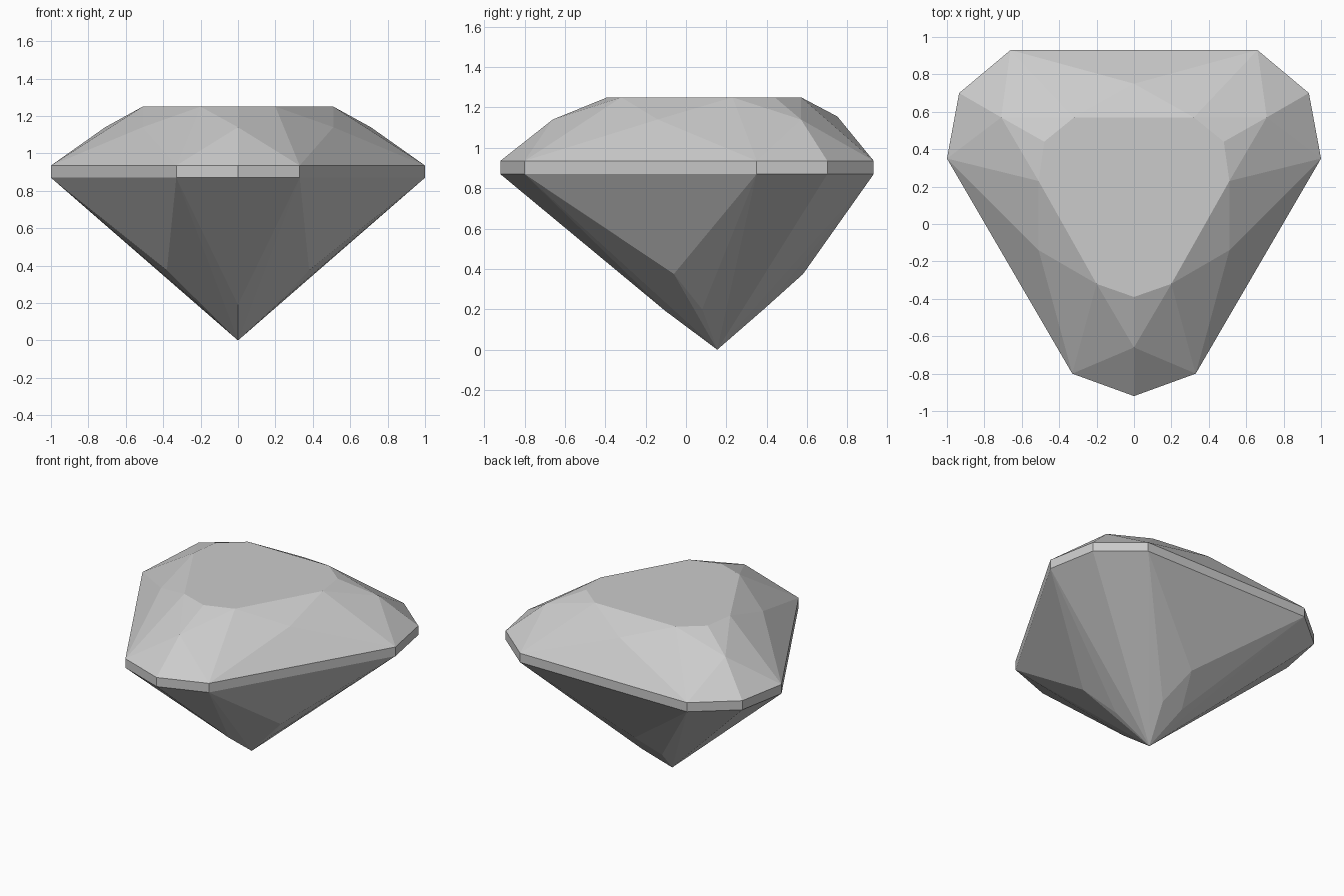
import bpy
import bmesh
import math

old = bpy.data.objects.get("Cube")
if old:
    bpy.data.objects.remove(old, do_unlink=True)

GIRDLE_LOW, GIRDLE_HIGH, TABLE_Z = 0.87, 0.935, 1.25


def mirrored(points):
    """Complete a right-half point list with its mirror image across x = 0."""
    return points + [(-x, y, z) for x, y, z in points if x > 0]


def ring(outline, z):
    return mirrored([(x, y, z) for x, y in outline])


# Girdle: rounded triangular outline, extruded as a thin vertical band
outline = [(0.66, 0.93), (0.935, 0.70), (1.0, 0.35), (0.33, -0.80), (0, -0.92)]
corners = ring(outline, GIRDLE_LOW) + ring(outline, GIRDLE_HIGH)

# Crown: flat table and the star points halfway down
table = [(0.32, 0.57), (0.48, 0.44), (0.51, 0.23), (0.20, -0.32), (0, -0.39)]
corners += ring(table, TABLE_Z)
corners += mirrored([(0, 0.75, 1.155), (0.71, 0.57, 1.14),
                     (0.51, -0.14, 1.14), (0, -0.66, 1.14)])

# Pavilion: break points of the lower facets, ending in the culet
corners += mirrored([(0, 0.58, 0.375), (0.38, -0.06, 0.375),
                     (0.17, 0, 0.21), (0.22, 0.08, 0.2), (0.19, 0.27, 0.2),
                     (0.08, 0.385, 0.2), (0, -0.1, 0.19), (0, 0.155, 0)])

# Cut stone: the facets are the faces of the convex solid
bm = bmesh.new()
for co in corners:
    bm.verts.new(co)
hull = bmesh.ops.convex_hull(bm, input=bm.verts[:])
loose = [v for v in bm.verts if not v.link_faces]
bmesh.ops.delete(bm, geom=loose, context='VERTS')
bmesh.ops.dissolve_limit(bm, angle_limit=math.radians(1),
                         verts=bm.verts[:], edges=bm.edges[:])
bmesh.ops.recalc_face_normals(bm, faces=bm.faces[:])
mesh = bpy.data.meshes.new("cut_gemstone")
bm.to_mesh(mesh)
bm.free()

# Plain grey stone
stone = bpy.data.materials.new("grey_stone")
stone.use_nodes = True
grey = (0.6, 0.6, 0.6, 1)
stone.diffuse_color = grey
stone.node_tree.nodes["Principled BSDF"].inputs["Base Color"].default_value = grey
mesh.materials.append(stone)

gem = bpy.data.objects.new("cut_gemstone", mesh)
bpy.context.collection.objects.link(gem)
